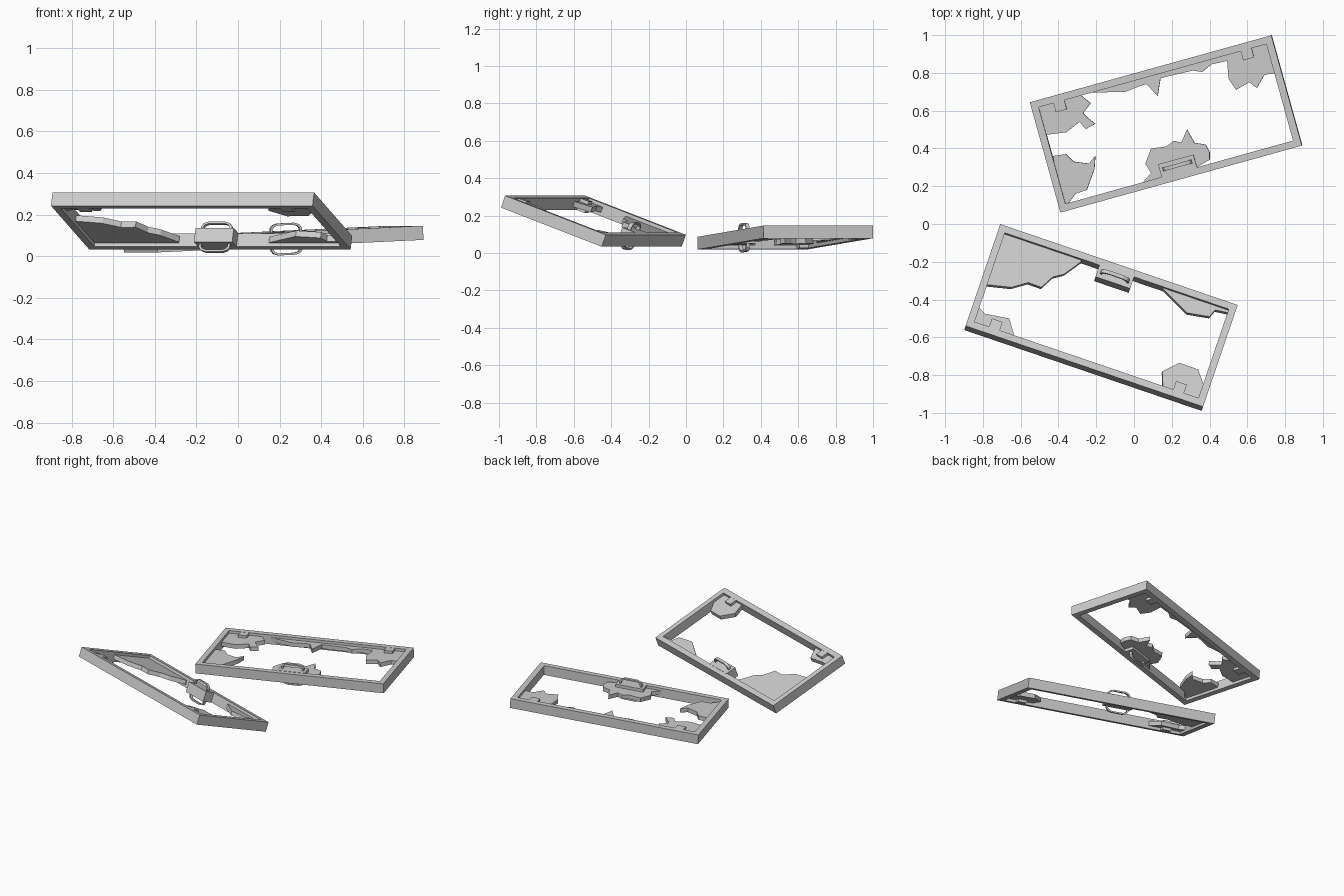
import bpy, bmesh
from math import radians
from mathutils import Matrix, Vector

HL, HW, BORDER, HT = 0.664, 0.303, 0.038, 0.034   # half length, half width, rail width, half thickness
GLASS = 0.015                                     # half thickness of the panel shards


def make(name, verts, faces, mat):
    bm = bmesh.new()
    vs = [bm.verts.new(v) for v in verts]
    for f in faces:
        bm.faces.new([vs[i] for i in f])
    bmesh.ops.recalc_face_normals(bm, faces=bm.faces)
    me = bpy.data.meshes.new(name)
    bm.to_mesh(me)
    bm.free()
    ob = bpy.data.objects.new(name, me)
    ob.matrix_world = mat
    bpy.context.collection.objects.link(ob)
    return ob


def prism(name, low, high, mat):
    n = len(low)
    faces = [range(n), range(n, 2 * n)]
    faces += [(i, (i + 1) % n, (i + 1) % n + n, i + n) for i in range(n)]
    return make(name, low + high, faces, mat)


def slab(name, pts, h, mat):
    return prism(name, [(x, y, -h) for x, y in pts], [(x, y, h) for x, y in pts], mat)


def rect(x0, x1, y0, y1):
    return [(x0, y0), (x1, y0), (x1, y1), (x0, y1)]


def ring_frame(name, mat):
    # mitred rectangular rail, four section points per corner
    verts = []
    for sx, sy in ((-1, -1), (1, -1), (1, 1), (-1, 1)):
        for inset, z in ((0, -HT), (0, HT), (BORDER, HT), (BORDER, -HT)):
            verts.append((sx * (HL - inset), sy * (HW - inset), z))
    faces = []
    for c in range(4):
        d = (c + 1) % 4
        for k in range(4):
            m = (k + 1) % 4
            faces.append((4 * c + k, 4 * d + k, 4 * d + m, 4 * c + m))
    make(name, verts, faces, mat)


def door(tag, mat, hinge, shards):
    ring_frame(tag + "_frame", mat)
    # hinge tabs on the hinge side
    for s, side in ((-1, "left"), (1, "right")):
        slab(f"{tag}_hinge_{side}",
             rect(*sorted((s * 0.485, s * 0.545)), *sorted((hinge * 0.215, hinge * 0.27))), HT - 0.001, mat)
    # lock case on the opposite side
    slab(tag + "_lock_case",
         rect(-0.097, 0.097, *sorted((-hinge * 0.195, -hinge * 0.27))), 0.036, mat)
    # arched handles on both faces
    arch = [(-0.08, 0.03), (-0.078, 0.054), (-0.066, 0.069), (-0.042, 0.077),
            (0.042, 0.077), (0.066, 0.069), (0.078, 0.054), (0.08, 0.03),
            (0.069, 0.03), (0.067, 0.05), (0.058, 0.061), (0.04, 0.067),
            (-0.04, 0.067), (-0.058, 0.061), (-0.067, 0.05), (-0.069, 0.03)]
    for s, side in ((-1, "lower"), (1, "upper")):
        y = -hinge * 0.228
        prism(f"{tag}_handle_{side}", [(u, y - 0.01, s * z) for u, z in arch],
              [(u, y + 0.01, s * z) for u, z in arch], mat)
    # broken panel shards, outlines given in plan and projected onto the tilted door
    rot = mat.to_3x3()
    flat = Matrix(((rot[0][0], rot[0][1]), (rot[1][0], rot[1][1]))).inverted()
    base = mat @ Vector((0, 0, GLASS))
    for i, pts in enumerate(shards):
        loc = [flat @ Vector((x - base.x, y - base.y)) for x, y in pts]
        loc = [(max(-0.64, min(0.64, p.x)), max(-0.28, min(0.28, p.y))) for p in loc]
        slab(f"{tag}_shard_{i + 1}", loc, GLASS, mat)


back = (Matrix.Translation((0.17, 0.53, 0.0825)) @ Matrix.Rotation(radians(15.5), 4, 'Z')
        @ Matrix.Rotation(radians(-2.6), 4, 'Y'))
front = (Matrix.Translation((-0.175, -0.495, 0.17)) @ Matrix.Rotation(radians(-18.8), 4, 'Z')
         @ Matrix.Rotation(radians(-20.2), 4, 'X'))

door("back_door", back, 1, [
    # hinge corner, left
    [(-0.52, 0.63), (-0.28, 0.695), (-0.28, 0.68), (-0.23, 0.64), (-0.27, 0.587), (-0.25, 0.566),
     (-0.205, 0.53), (-0.255, 0.503), (-0.29, 0.54), (-0.36, 0.485), (-0.48, 0.47)],
    # thin strip along the hinge rail
    [(-0.24, 0.705), (-0.23, 0.697), (-0.05, 0.698), (0.03, 0.73), (0.066, 0.741), (0.125, 0.677),
     (0.14, 0.772), (0.31, 0.812), (0.36, 0.805), (0.41, 0.845), (0.50, 0.865), (0.49, 0.91)],
    # hinge corner, right
    [(0.49, 0.905), (0.50, 0.77), (0.54, 0.71), (0.61, 0.75), (0.65, 0.72), (0.69, 0.79),
     (0.76, 0.80), (0.71, 0.97)],
    # lower left corner
    [(-0.43, 0.36), (-0.36, 0.37), (-0.32, 0.33), (-0.24, 0.32), (-0.205, 0.36), (-0.21, 0.29),
     (-0.25, 0.18), (-0.31, 0.16), (-0.36, 0.09), (-0.38, 0.09)],
    # around the lock
    [(0.03, 0.20), (0.09, 0.27), (0.06, 0.32), (0.09, 0.40), (0.17, 0.41), (0.21, 0.44), (0.25, 0.43),
     (0.28, 0.50), (0.32, 0.43), (0.38, 0.42), (0.40, 0.38), (0.40, 0.34), (0.33, 0.30), (0.35, 0.28)],
])

door("front_door", front, -1, [
    # large upper left corner
    [(-0.70, -0.04), (-0.79, -0.32), (-0.65, -0.335), (-0.56, -0.31), (-0.49, -0.335),
     (-0.43, -0.28), (-0.37, -0.265), (-0.28, -0.20), (-0.28, -0.17)],
    # upper right sliver
    [(0.14, -0.31), (0.16, -0.35), (0.28, -0.47), (0.40, -0.49), (0.43, -0.455), (0.50, -0.47),
     (0.51, -0.44)],
    # hinge corner, left
    [(-0.84, -0.43), (-0.79, -0.475), (-0.66, -0.50), (-0.63, -0.62), (-0.87, -0.54)],
    # hinge corner, right
    [(0.15, -0.89), (0.15, -0.78), (0.24, -0.735), (0.34, -0.77), (0.38, -0.87), (0.36, -0.95)],
])
